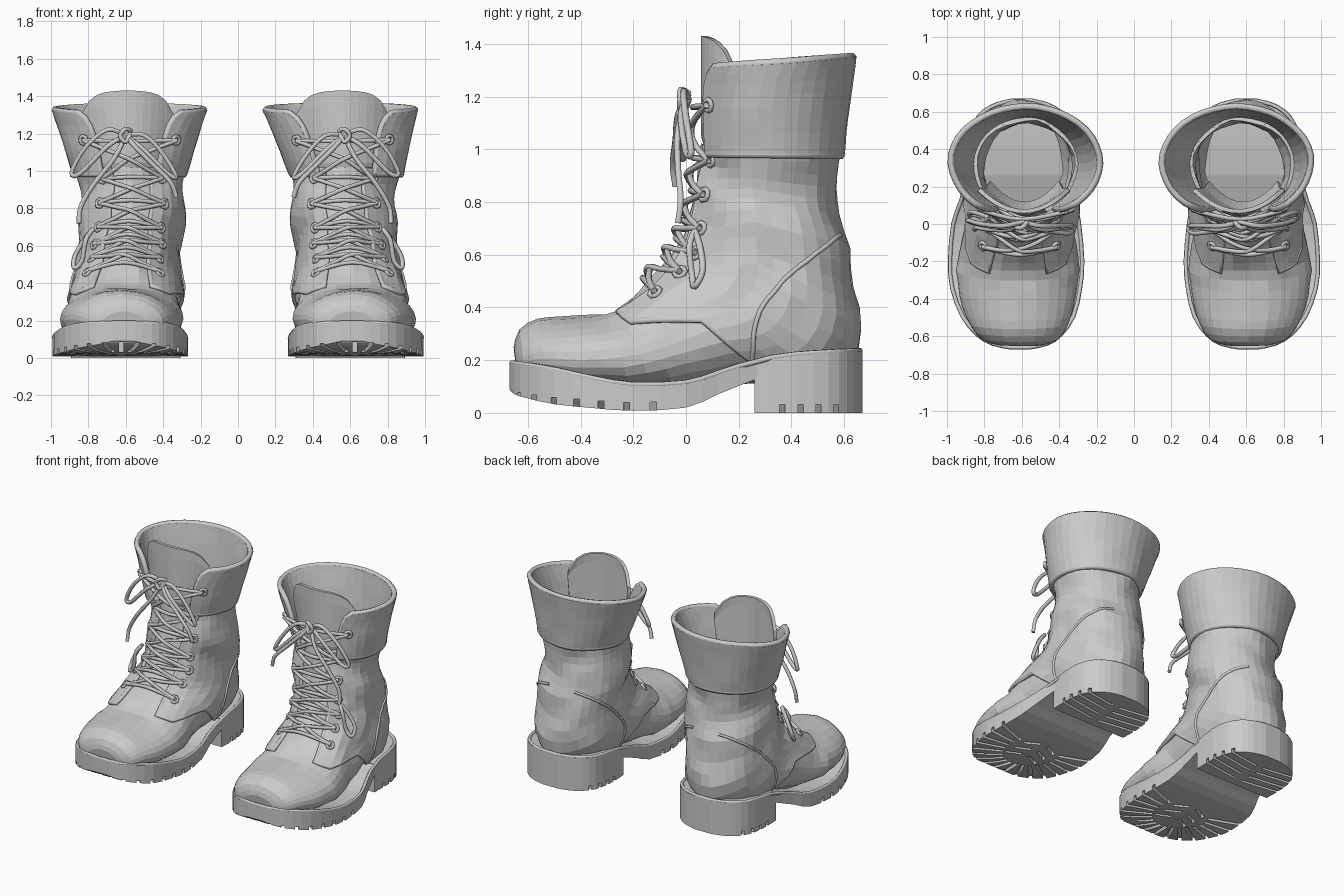
import bpy, bmesh, math
from mathutils import Vector, noise
from mathutils.bvhtree import BVHTree

if "Cube" in bpy.data.objects:
    bpy.data.objects.remove(bpy.data.objects["Cube"])

PI = math.pi
# upper rings from toe to ankle: front point (y, z), back point (y, z), centre x, half width
UPPER = [(-.645, .25, -.63, .15, .61, .12), (-.625, .31, -.60, .13, .61, .20),
         (-.56, .35, -.52, .12, .615, .255), (-.47, .357, -.42, .10, .62, .29),
         (-.36, .365, -.28, .09, .62, .31), (-.25, .395, -.12, .09, .62, .31),
         (-.17, .46, .05, .10, .615, .295), (-.10, .54, .25, .12, .605, .28),
         (-.04, .61, .48, .12, .595, .27), (.0, .67, .62, .24, .59, .262),
         (.02, .74, .628, .42, .58, .245), (.04, .82, .60, .60, .57, .262),
         (.05, .88, .555, .75, .565, .247), (.06, .95, .545, .88, .565, .25),
         (.065, 1.02, .56, .99, .575, .265)]
# sole stations: y, centre x, half width, top z, bottom z
SOLE = [(-.67, .61, .06, .19, .09), (-.65, .61, .15, .187, .07), (-.60, .615, .23, .18, .055),
        (-.5, .62, .305, .163, .033), (-.35, .63, .35, .13, .018), (-.2, .63, .362, .107, .008),
        (0, .63, .345, .115, .02), (.12, .62, .315, .15, .07), (.27, .60, .29, .20, .13)]
HEEL = [(.26, .60, .29, .20, 0), (.42, .60, .292, .222, 0), (.54, .60, .265, .23, 0),
        (.61, .60, .21, .234, 0), (.65, .60, .14, .235, 0), (.67, .60, .06, .236, 0)]


def spline(rows, s):
    """Catmull-Rom sample of a list of tuples."""
    n = len(rows) - 1
    i = max(0, min(int(s), n - 1))
    f = s - i
    a, b, c, d = (Vector(rows[max(0, min(k, n))]) for k in (i - 1, i, i + 1, i + 2))
    return b + (c - a) * (f / 2) + (a * 2 - b * 5 + c * 4 - d) * (f * f / 2) + (b * 3 - a - c * 3 + d) * (f ** 3 / 2)


def lerp_table(tab, x):
    for (a, u), (b, v) in zip(tab, tab[1:]):
        if x <= b:
            return u + (v - u) * (x - a) / (b - a)
    return tab[-1][1]


def surf(rings, s, t, off=0.0):
    """Point on a lofted skin: s runs along the rings, t round each ring from the front."""
    def pt(s, t):
        fy, fz, by, bz, cx, w = spline(rings, s)
        e = min(1, .62 + .038 * s) if rings is UPPER else 1
        u = ((1 - math.cos(t)) / 2) ** e
        sn = math.sin(t)
        return Vector((cx + math.copysign(w * abs(sn) ** e, sn), fy + u * (by - fy), fz + u * (bz - fz)))
    p, h = pt(s, t), .02
    n = (pt(s + h, t) - pt(s - h, t)).cross(pt(s, t + h) - pt(s, t - h)).normalized()
    fy, fz, by, bz, cx, w = spline(rings, s)
    if n.dot(p - Vector((cx, (fy + by) / 2, (fz + bz) / 2))) < 0:
        n.negate()
    amp = .02 if rings is UPPER and s > 4 else .006
    return p + n * (off + amp * noise.noise(p * 7))


def build(side, sg, lean):
    def mesh(name, verts, faces, thick=0):
        me = bpy.data.meshes.new(name)
        me.from_pydata([(v[0] * sg, v[1], v[2]) for v in verts], [], faces)
        bm = bmesh.new()
        bm.from_mesh(me)
        bmesh.ops.recalc_face_normals(bm, faces=bm.faces)
        bm.to_mesh(me)
        bm.free()
        ob = bpy.data.objects.new(f"{side}_{name}", me)
        bpy.context.collection.objects.link(ob)
        if thick:
            m = ob.modifiers.new("thickness", "SOLIDIFY")
            m.thickness, m.offset = thick, 0
        return ob

    def grid(rows, closed=False):
        n = len(rows[0])
        faces = [(i * n + j, i * n + (j + 1) % n, (i + 1) * n + (j + 1) % n, (i + 1) * n + j)
                 for i in range(len(rows) - 1) for j in range(n if closed else n - 1)]
        return [p for r in rows for p in r], faces

    def tube(name, paths, r, smooth=0, closed=False):
        cu = bpy.data.curves.new(name, "CURVE")
        cu.dimensions, cu.bevel_depth, cu.bevel_resolution, cu.use_fill_caps = "3D", r, 1, True
        for pts in paths:
            if smooth:
                pts = [spline(pts, k / smooth) for k in range((len(pts) - 1) * smooth + 1)]
            sp = cu.splines.new("POLY")
            sp.points.add(len(pts) - 1)
            for q, p in zip(sp.points, pts):
                q.co = (p[0] * sg, p[1], p[2], 1)
            sp.use_cyclic_u = closed
        ob = bpy.data.objects.new(f"{side}_{name}", cu)
        bpy.context.collection.objects.link(ob)

    # upper skin: toe, vamp and ankle in one loft
    rows = [[surf(UPPER, i / 2, j * 2 * PI / 28 + .001) for j in range(28)] for i in range(29)]
    v, f = grid(rows, True)
    f.append(tuple(range(28)))
    mesh("upper", v, f, .015)

    # quarters: one panel wrapped round the back, with stitched edges
    start = [(0, 4.9), (.15, 5.2), (.35, 7), (.73, 7.4), (1, 7.4)]
    rows = []
    for i in range(17):
        row = []
        for j in range(29):
            q = j / 14 - 1
            s0 = lerp_table(start, 1 - abs(q))
            row.append(surf(UPPER, s0 + (14 - s0) * i / 16, PI + q * (PI - .42) + .0001, .014))
        rows.append(row)
    v, f = grid(rows)
    mesh("quarters", v, f, .022)
    tree = BVHTree.FromPolygons(v, f)
    tube("quarter_edge", [[r[0] for r in rows[::-1]] + rows[0][1:] + [r[-1] for r in rows[1:]]], .013)

    # heel counter seams, dropped on to the quarters from the side
    for tag, d in (("outer", 1), ("inner", -1)):
        pts = []
        knots = [(.25, .21), (.27, .36), (.36, .49), (.47, .59), (.575, .67)]
        for k in range(25):
            y, z = spline(knots, k / 6)
            loc, nor, _, _ = tree.ray_cast(Vector((.6 + d * 2, y, z)), Vector((-d, 0, 0)))
            if loc:
                nor = nor if nor.x * d > 0 else -nor
                pts.append(loc + nor * .012)
        tube(f"{tag}_counter_seam", [pts], .009)

    # flared cuff, open at the front
    cuff = [(.045, .985, .585, .98, .58, .29), (.035, 1.15, .605, 1.17, (lean + .58) / 2, .345),
            (.03, 1.305, .628, 1.348, lean, .397)]
    rows = []
    for i in range(9):
        t0 = .56 + .2 * (i / 8) ** 5
        rows.append([surf(cuff, i / 4, t0 + (2 * PI - 2 * t0) * j / 30) for j in range(31)])
    mesh("cuff", *grid(rows), .034)
    tube("cuff_rim", [[r[0] for r in rows] + rows[-1][1:] + [r[-1] for r in rows[::-1]]], .018)
    tube("cuff_seam", [rows[0]], .019)

    # tongue
    rows = []
    for i in range(9):
        row = []
        for j in range(13):
            a = j / 6 - 1
            top = 1.43 - .035 * a * a - .09 * a ** 6
            z = .92 + (top - .92) * i / 8
            hw = (.19 + .06 * i / 8) * (1 - .05 * (i == 8))
            row.append((.585 + (lean + .01 - .585) * i / 8 + hw * a,
                        .068 + .115 * a * a + .04 * max(0, (1.05 - z) / .13), z))
        rows.append(row)
    mesh("tongue", *grid(rows), .022)

    # sole and heel, lofted from box sections
    def slab(name, stations):
        rows = [[(c - w, y, zb), (c + w, y, zb), (c + w, y, zt), (c - w, y, zt)] for y, c, w, zt, zb in stations]
        v, f = grid(rows, True)
        n = len(v)
        return mesh(name, v, f + [(0, 1, 2, 3), (n - 4, n - 3, n - 2, n - 1)])
    fine_sole = [spline(SOLE, k / 2) for k in range(17)]
    fine_heel = [spline(HEEL, k / 2) for k in range(11)]
    fore, heel = slab("sole", fine_sole), slab("heel", fine_heel)
    edge = fine_sole[:-1] + fine_heel[1:]
    tube("welt", [[(c + w - .008, y * .985, zt) for y, c, w, zt, zb in edge] +
                  [(c - w + .008, y * .985, zt) for y, c, w, zt, zb in edge[::-1]]], .011, closed=True)

    # tread grooves cut from below
    def grooves(name, target, bars):
        v, f = [], []
        for x, y, z, ang, ln, wd in bars:
            k = len(v)
            u, w = Vector((math.cos(ang), math.sin(ang), 0)), Vector((-math.sin(ang), math.cos(ang), 0))
            for h in (-.09, .03):
                v += [Vector((x, y, z + h)) + u * a * ln / 2 + w * b * wd / 2
                      for a, b in ((-1, -1), (1, -1), (1, 1), (-1, 1))]
            f += [tuple(k + q for q in fc) for fc in ((0, 1, 2, 3), (4, 5, 6, 7), (0, 1, 5, 4),
                                                     (1, 2, 6, 5), (2, 3, 7, 6), (3, 0, 4, 7))]
        cut = mesh(name, v, f)
        cut.hide_render = True
        cut.hide_set(True)
        m = target.modifiers.new("tread", "BOOLEAN")
        m.operation, m.object, m.solver = "DIFFERENCE", cut, "EXACT"

    bars = []
    zs = [(r[0], r[4]) for r in SOLE]
    for k in range(17):
        a = math.radians(20 - k * 220 / 16)
        x, y = .625 + .29 * math.cos(a), -.27 + .33 * math.sin(a)
        bars.append((x, y, lerp_table(zs, max(-.66, y)), a, .24, .024))
    bars += [(.625 + dx, y, .018, .5 * s, .11, .022) for y in (-.36, -.27, -.18)
             for dx, s in ((-.075, 1), (.075, -1))]
    grooves("sole_cutter", fore, bars)
    grooves("heel_cutter", heel, [(.6 + d * .19, y, .002, d * .15, .33, .02)
                                  for y in (.35, .42, .49, .56) for d in (1, -1)])

    # eyelets and criss-cross laces
    rows = [(UPPER, s, .62) for s in (6.4, 7.5, 8.6, 9.8, 11.3, 13.2)] + [(cuff, 1.1, .72)]
    holes, mids, rings = [], [], []
    for R, s, t in rows:
        pair = []
        for d in (1, -1):
            p = surf(R, s, d * t, .036)
            nrm = (p - surf(R, s, d * t, 0)).normalized()
            u = nrm.orthogonal().normalized()
            w = nrm.cross(u)
            rings.append([p - nrm * .008 + (u * math.cos(q * PI / 4) + w * math.sin(q * PI / 4)) * .022
                          for q in range(8)])
            pair.append(p)
        holes.append(pair)
        mids.append(surf(R, s, 0, .028) if R is UPPER else Vector((lean + .02, .025, 1.16)))
    tube("eyelets", rings, .010, closed=True)
    laces = []
    for i in range(len(rows)):
        laces.append([holes[i][0], mids[i], holes[i][1]])
        if i + 1 < len(rows):
            m = (mids[i] + mids[i + 1]) / 2 + Vector((0, -.006, 0))
            for d in (0, 1):
                a, b = holes[i][d], holes[i + 1][1 - d]
                laces.append([a, a * .5 + m * .5 + Vector((0, -.014, 0)), m + Vector((0, -.014 * d, 0)),
                              b * .5 + m * .5 + Vector((0, -.014, 0)), b])
    tube("laces", laces, .012, 4)

    # bow: knot, two loops and two hanging ends
    k = Vector((lean + .02, .01, 1.19))
    def hang(*offs):
        return [k + Vector(o) for o in offs]
    bow = [hang((0, 0, 0), (.1, -.02, .03), (.22, -.01, -.07), (.29, .01, -.2), (.24, -.01, -.2), (.1, -.03, -.06), (0, 0, 0)),
           hang((0, 0, 0), (-.1, -.02, .0), (-.2, -.02, -.1), (-.27, -.02, -.22), (-.22, -.03, -.2), (-.1, -.04, -.08), (0, 0, 0)),
           hang((0, 0, 0), (.06, -.04, -.12), (.17, -.04, -.26), (.24, -.03, -.38), (.25, -.04, -.47)),
           hang((0, 0, 0), (-.05, -.04, -.06), (-.15, -.05, -.16), (-.24, -.06, -.25), (-.27, -.05, -.33)),
           hang((-.03, 0, .02), (0, -.03, .035), (.03, -.03, 0), (0, -.03, -.035), (-.03, 0, .02))]
    low = holes[2][0]
    bow.append([low + Vector(o) for o in ((0, 0, .08), (.04, -.02, .02), (.06, -.01, -.09), (.1, .0, -.13),
                                          (.1, .03, -.07), (.05, .02, .02), (0, 0, .08))])
    tube("lace_bow", bow, .013, 4)


build("left", -1, .58)
build("right", 1, .548)
